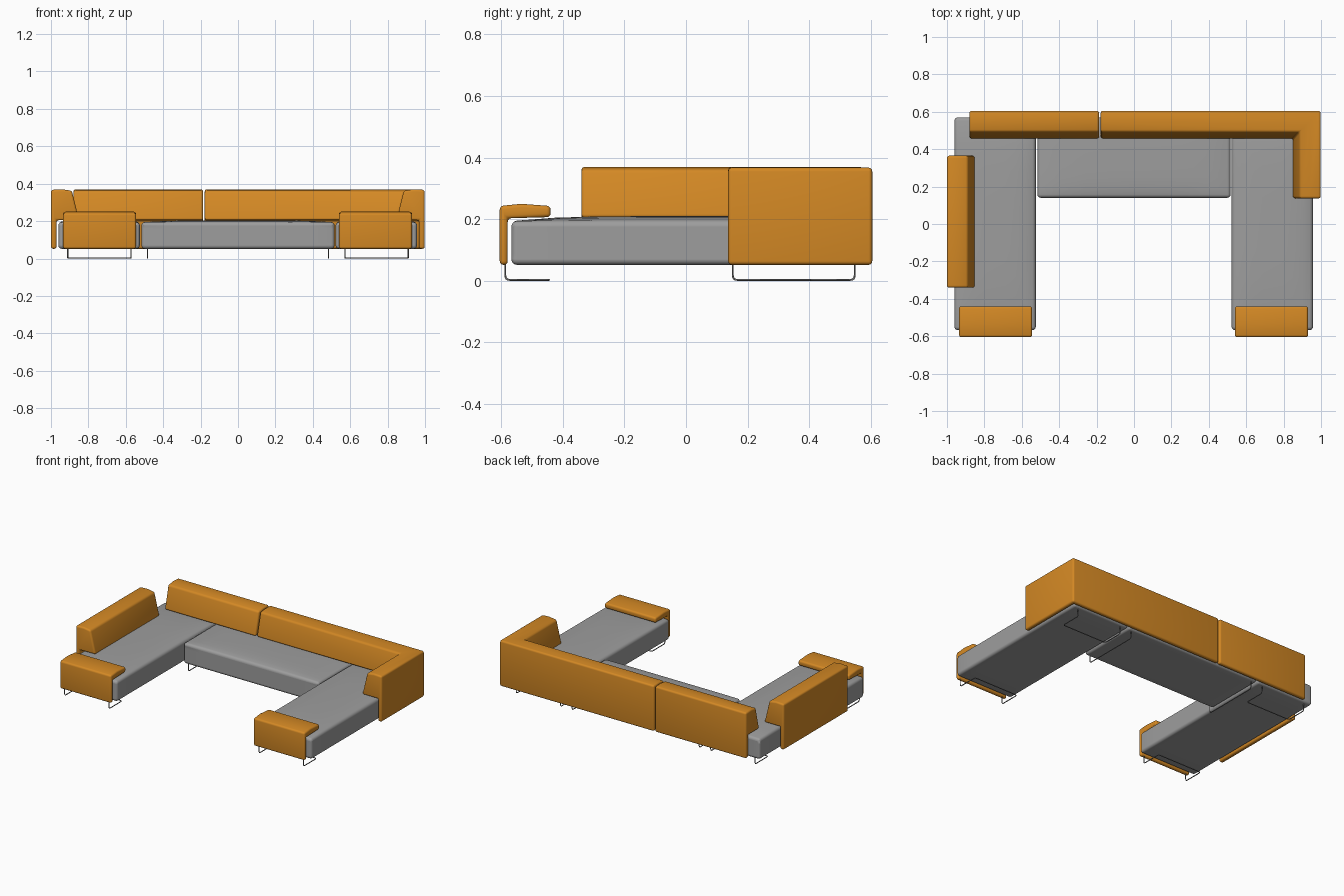
import bpy, bmesh, math
from mathutils import Vector

cube = bpy.data.objects.get("Cube")
if cube:
    bpy.data.objects.remove(cube, do_unlink=True)


def material(name, colour):
    m = bpy.data.materials.new(name)
    m.use_nodes = True
    m.diffuse_color = (*colour, 1)
    m.node_tree.nodes["Principled BSDF"].inputs["Base Color"].default_value = (*colour, 1)
    return m


ORANGE = material("orange fabric", (0.66, 0.25, 0.018))
GREY = material("grey fabric", (0.34, 0.34, 0.34))
METAL = material("dark metal", (0.2, 0.2, 0.2))


def finish(name, bm, mat, bevel):
    """Turn a bmesh into a softly rounded, smooth shaded object."""
    bmesh.ops.recalc_face_normals(bm, faces=bm.faces)
    mesh = bpy.data.meshes.new(name)
    bm.to_mesh(mesh)
    bm.free()
    mesh.materials.append(mat)
    ob = bpy.data.objects.new(name, mesh)
    bpy.context.collection.objects.link(ob)
    mod = ob.modifiers.new("Soft edges", "BEVEL")
    mod.width, mod.segments = bevel, 4
    mod.limit_method, mod.angle_limit = "ANGLE", math.radians(35)
    bpy.ops.object.select_all(action="DESELECT")
    ob.select_set(True)
    bpy.context.view_layer.objects.active = ob
    bpy.ops.object.modifier_apply(modifier=mod.name)
    bpy.ops.object.shade_smooth_by_angle(angle=math.radians(40))
    return ob


def seat(name, x0, x1, y0, y1, z0=0.052, z1=0.194, crown=0.016):
    """Upholstered block with a slightly domed top."""
    bm = bmesh.new()
    bmesh.ops.create_cube(bm, size=2)
    bmesh.ops.subdivide_edges(bm, edges=bm.edges[:], cuts=7, use_grid_fill=True)
    for v in bm.verts:
        u, w, t = v.co
        dome = crown * (1 - u ** 4) * (1 - w ** 4) if t > 0.99 else 0
        v.co = ((x0 + x1) / 2 + u * (x1 - x0) / 2,
                (y0 + y1) / 2 + w * (y1 - y0) / 2,
                z0 + (t + 1) / 2 * (z1 - z0) + dome)
    return finish(name, bm, GREY, 0.02)


def sweep(name, profile, path, bevel):
    """Sweep a (depth, height) profile along a mitred path; depth points to its right."""
    pts = [Vector(p) for p in path]
    normals = []
    for a, b in zip(pts, pts[1:]):
        d = (b - a).normalized()
        normals.append(Vector((d.y, -d.x)))
    bm = bmesh.new()
    rings = []
    for i, p in enumerate(pts):
        n0, n1 = normals[max(i - 1, 0)], normals[min(i, len(normals) - 1)]
        n = (n0 + n1) / (1 + n0.dot(n1))
        rings.append([bm.verts.new((*(p + n * d), z)) for d, z in profile])
    count = len(profile)
    for a, b in zip(rings, rings[1:]):
        for k in range(count):
            j = (k + 1) % count
            bm.faces.new((a[k], a[j], b[j], b[k]))
    bm.faces.new(rings[0])
    bm.faces.new(rings[-1])
    return finish(name, bm, ORANGE, bevel)


def wire(name, points, radius=0.015):
    """Bent metal rod with rounded corners."""
    pts = [Vector(p) for p in points]
    path = [pts[0]]
    for a, b, c in zip(pts, pts[1:], pts[2:]):
        s = b + (a - b).normalized() * radius
        e = b + (c - b).normalized() * radius
        for k in range(5):
            t = k / 4
            path.append(s * (1 - t) ** 2 + b * 2 * t * (1 - t) + e * t * t)
    path.append(pts[-1])
    cu = bpy.data.curves.new(name, "CURVE")
    cu.dimensions = "3D"
    cu.bevel_depth, cu.bevel_resolution = 0.003, 2
    cu.use_fill_caps = True
    sp = cu.splines.new("POLY")
    sp.points.add(len(path) - 1)
    for q, p in zip(sp.points, path):
        q.co = (*p, 1)
    cu.materials.append(METAL)
    ob = bpy.data.objects.new(name, cu)
    bpy.context.collection.objects.link(ob)
    bpy.ops.object.select_all(action="DESELECT")
    ob.select_set(True)
    bpy.context.view_layer.objects.active = ob
    bpy.ops.object.convert(target="MESH")
    bpy.ops.object.shade_smooth_by_angle(angle=math.radians(50))


# Seats
seat("right_chaise_seat", -0.96, -0.525, -0.567, 0.57)
seat("left_chaise_seat", 0.522, 0.957, -0.567, 0.57)
seat("middle_seat", -0.516, 0.516, 0.14, 0.57, crown=0.01)

# Backrests: thin outer panel with a wedge cushion resting on the seat
BACK = [(0, 0.052), (0, 0.367), (0.06, 0.37), (0.112, 0.362),
        (0.15, 0.205), (0.03, 0.205), (0.03, 0.052)]
sweep("corner_backrest", BACK, [(-0.178, 0.605), (0.998, 0.605), (0.998, 0.137)], 0.012)
sweep("short_backrest", BACK, [(-0.88, 0.605), (-0.186, 0.605)], 0.012)
sweep("side_backrest", BACK, [(-1, -0.34), (-1, 0.365)], 0.012)

# Front armrests: panel with a padded flap folded over the seat
ARM = [(0, 0.052), (0, 0.243), (0.07, 0.25), (0.165, 0.243),
       (0.165, 0.207), (0.026, 0.203), (0.026, 0.052)]
for side, x in (("right", -0.74), ("left", 0.735)):
    sweep(side + "_armrest", ARM, [(x + 0.195, -0.605), (x - 0.195, -0.605)], 0.012)

# Legs: U shaped sleds at each end of both chaises, long rails under the middle
FLOOR, TOP = 0.003, 0.058
for side, s in (("right", -1), ("left", 1)):
    for end, outer, inner in (("front", -0.587, -0.445), ("back", 0.548, 0.405)):
        wire(f"{side}_{end}_leg", [
            (s * 0.91, outer, TOP), (s * 0.91, outer, FLOOR), (s * 0.91, inner, FLOOR),
            (s * 0.572, inner, FLOOR), (s * 0.572, outer, FLOOR), (s * 0.572, outer, TOP)])
    wire(f"{side}_middle_rail", [
        (s * 0.484, 0.152, TOP), (s * 0.484, 0.152, FLOOR),
        (s * 0.484, 0.548, FLOOR), (s * 0.484, 0.548, TOP)])
